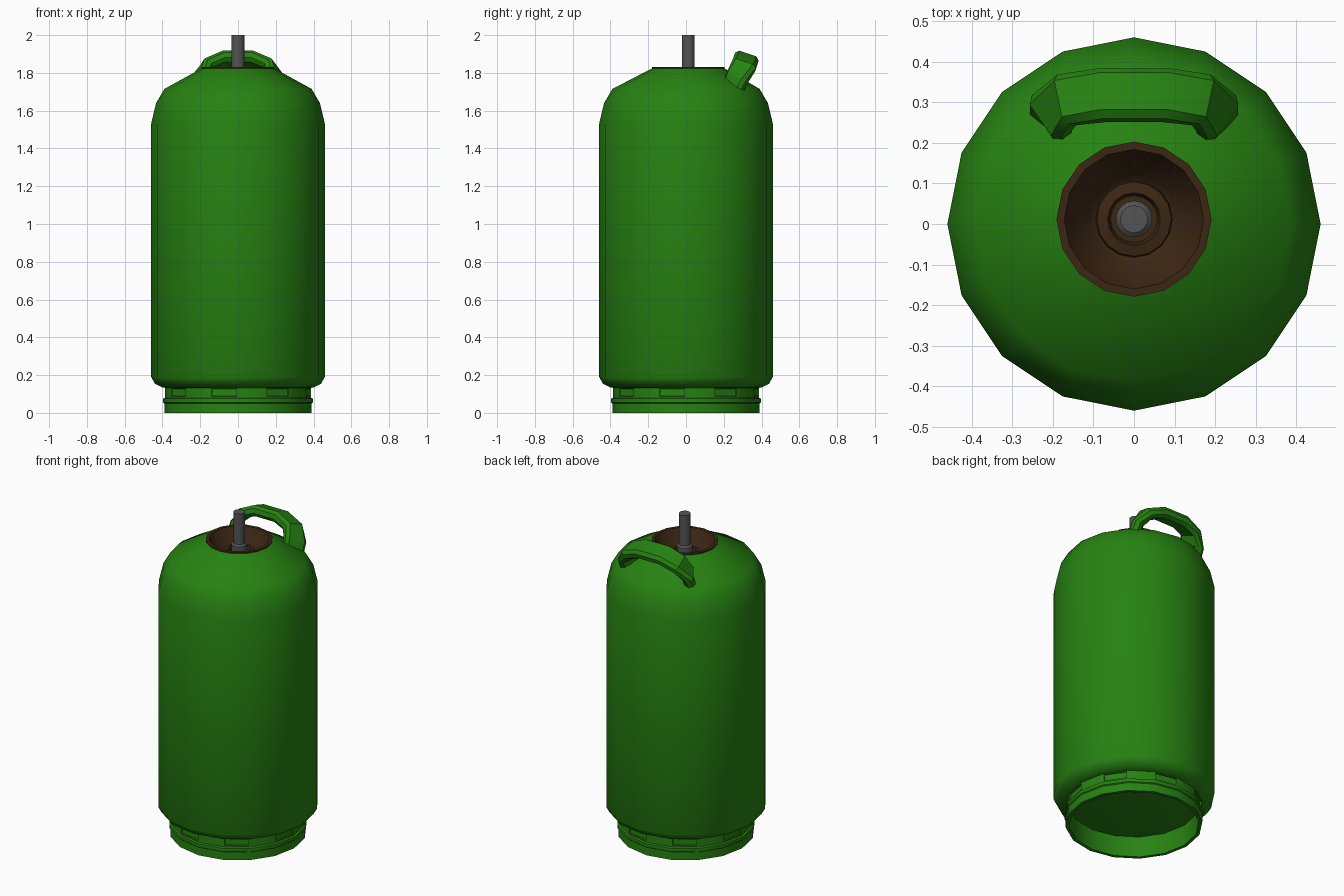
import bpy, bmesh, math
from mathutils import Vector

if "Cube" in bpy.data.objects:
    bpy.data.objects.remove(bpy.data.objects["Cube"], do_unlink=True)

SIDES = 16
NECK_Y = 0.012


def material(name, rgb):
    mat = bpy.data.materials.new(name)
    mat.use_nodes = True
    colour = (*rgb, 1.0)
    mat.diffuse_color = colour
    mat.node_tree.nodes["Principled BSDF"].inputs["Base Color"].default_value = colour
    return mat


GREEN = material("bottle green", (0.02, 0.225, 0.006))
BROWN = material("dark brown", (0.046, 0.02, 0.007))
GREY = material("dark grey", (0.09, 0.09, 0.09))


def finish(bm, name, mat, angle=35):
    bmesh.ops.recalc_face_normals(bm, faces=bm.faces)
    mesh = bpy.data.meshes.new(name)
    bm.to_mesh(mesh)
    bm.free()
    mesh.materials.append(mat)
    obj = bpy.data.objects.new(name, mesh)
    bpy.context.collection.objects.link(obj)
    bpy.ops.object.select_all(action="DESELECT")
    obj.select_set(True)
    bpy.context.view_layer.objects.active = obj
    bpy.ops.object.shade_smooth_by_angle(angle=math.radians(angle))
    return obj


def skin(bm, rings, cap_start=False, cap_end=False):
    """Bridge rings of points; returns one list of faces per band."""
    loops = [[bm.verts.new(p) for p in ring] for ring in rings]
    n = len(loops[0])
    bands = []
    for a, b in zip(loops, loops[1:]):
        bands.append([bm.faces.new((a[i], a[(i + 1) % n], b[(i + 1) % n], b[i]))
                      for i in range(n)])
    if cap_start:
        bm.faces.new(loops[0][::-1])
    if cap_end:
        bm.faces.new(loops[-1])
    return bands


def circle(radius, z, y=0.0, sides=SIDES):
    steps = [2 * math.pi * i / sides for i in range(sides)]
    return [(radius * math.cos(a), y + radius * math.sin(a), z) for a in steps]


# Bottle: closed bottom, straight wall, rounded shoulder, shifted neck
bm = bmesh.new()
wall = [(0.37, 0.13), (0.40, 0.135), (0.44, 0.155), (0.46, 0.19),
        (0.46, 1.53), (0.434, 1.64), (0.39, 1.715)]
rings = [circle(r, z) for r, z in wall]
rings += [circle(0.19, 1.825, NECK_Y), circle(0.19, 1.83, NECK_Y)]
skin(bm, rings, cap_start=True)
finish(bm, "bottle_body", GREEN)

# Foot ring, open below, with a bead and recessed slots on alternate sides
bm = bmesh.new()
foot = [(0.37, 0.13), (0.37, 0.0), (0.39, 0.0), (0.39, 0.05), (0.396, 0.055),
        (0.396, 0.075), (0.387, 0.08), (0.387, 0.136)]
bands = skin(bm, [circle(r, z) for r, z in foot])
bmesh.ops.recalc_face_normals(bm, faces=bm.faces)
slots = bands[-1][1::2]
bmesh.ops.inset_individual(bm, faces=slots, thickness=0.011)
bmesh.ops.inset_individual(bm, faces=slots, thickness=0.001, depth=-0.008)
finish(bm, "foot_ring", GREEN)

# Funnel and raised boss inside the neck
bm = bmesh.new()
funnel = [(0.191, 1.822), (0.191, 1.832), (0.172, 1.832), (0.11, 1.71),
          (0.095, 1.70), (0.092, 1.76), (0.065, 1.765), (0.058, 1.74)]
skin(bm, [circle(r, z, NECK_Y) for r, z in funnel], cap_end=True)
finish(bm, "neck_funnel", BROWN)

# Valve stem with a wider base collar
bm = bmesh.new()
stem = [(0.045, 1.72), (0.045, 1.80), (0.034, 1.81), (0.034, 2.0)]
skin(bm, [circle(r, z, NECK_Y) for r, z in stem], cap_end=True)
finish(bm, "valve_stem", GREY)

# Carrying handle: chamfered bar, tilted back, its feet turned outward
HALF_W, HALF_T, CHAMFER = 0.066, 0.032, 0.018
section = []
for sw, st in ((1, 1), (-1, 1), (-1, -1), (1, -1)):
    pair = [(sw * HALF_W, st * (HALF_T - CHAMFER)), (sw * (HALF_W - CHAMFER), st * HALF_T)]
    section += pair if sw * st > 0 else pair[::-1]


def handle_ring(centre, wide, thick):
    c, w, t = Vector(centre), Vector(wide).normalized(), Vector(thick).normalized()
    return [c + w * a + t * b for a, b in section]


half = [((0.20, 0.25, 1.715), (0.7, 0.7, -0.25), (0.75, -0.65, 0.2)),
        ((0.204, 0.272, 1.775), (0.55, 0.8, -0.28), (0.85, -0.5, 0.25)),
        ((0.165, 0.306, 1.838), (0.2, 0.93, -0.32), (0.7, 0.1, 0.72)),
        ((0.075, 0.318, 1.873), (0.03, 0.95, -0.32), (0.22, 0.31, 0.92))]
flip = Vector((-1, 1, 1))
rings = [handle_ring(*part) for part in half]
rings += [handle_ring(*[Vector(v) * flip for v in part]) for part in reversed(half)]
bm = bmesh.new()
skin(bm, rings, cap_start=True, cap_end=True)
finish(bm, "carry_handle", GREEN, 25)
